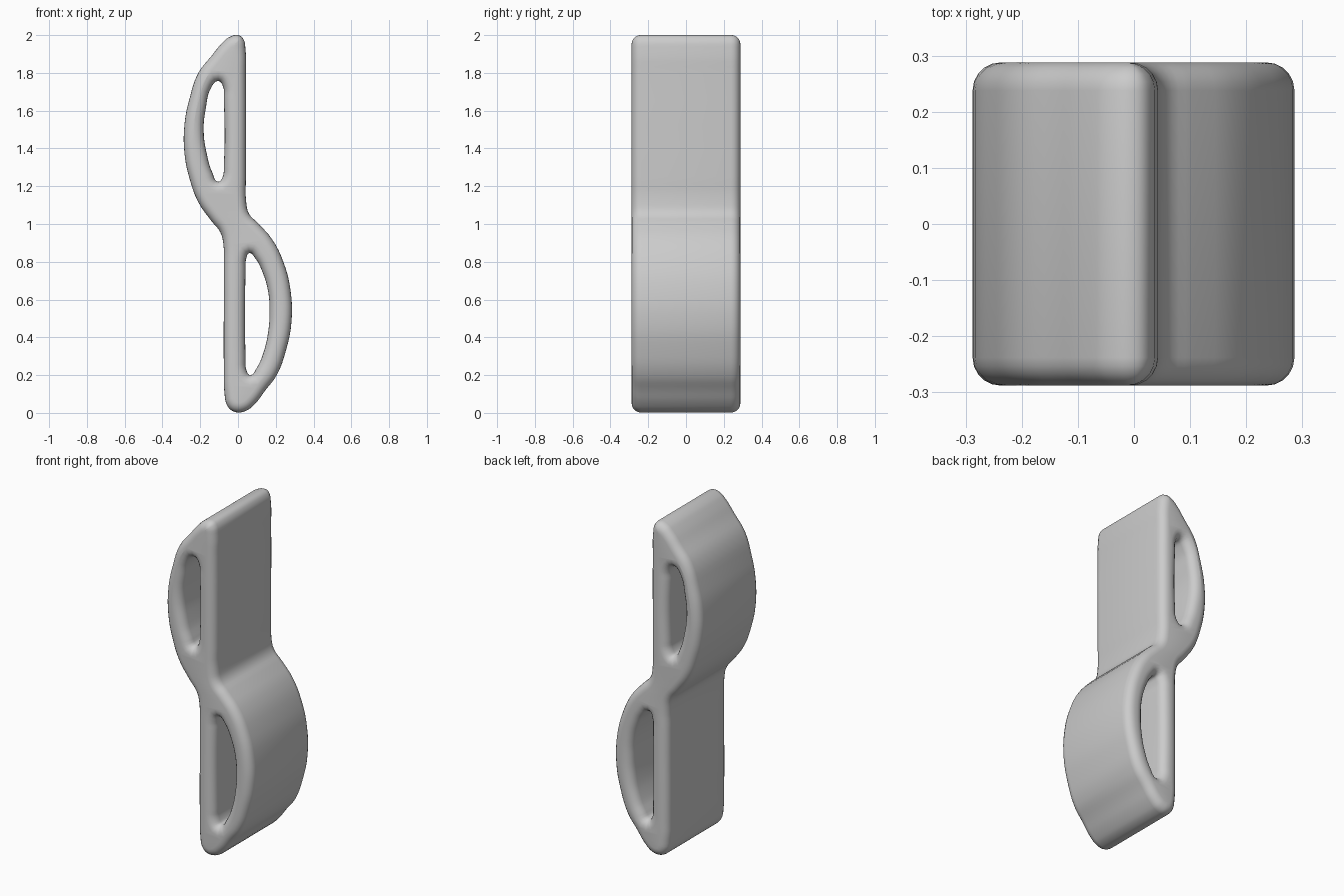
import bpy
import bmesh
import math

default_cube = bpy.data.objects.get("Cube")
if default_cube:
    bpy.data.objects.remove(default_cube, do_unlink=True)

HALF_DEPTH = 0.288
ROUNDING = 0.05

# Outer S-shaped silhouette (x, z): flat spine with one loop on each side
silhouette = [
    (0, 2), (0.026, 1.983), (0.04, 1.92), (0.042, 1.8), (0.042, 1.25),
    (0.043, 1.12), (0.058, 1.055), (0.105, 1.005), (0.18, 0.92),
    (0.24, 0.8), (0.278, 0.65), (0.283, 0.48), (0.255, 0.335),
    (0.205, 0.2), (0.145, 0.12), (0.087, 0.045), (0.04, 0.01),
    (-0.013, 0.004), (-0.055, 0.035), (-0.072, 0.11), (-0.075, 0.22),
    (-0.075, 0.78), (-0.077, 0.89), (-0.093, 0.955), (-0.14, 1.015),
    (-0.21, 1.115), (-0.255, 1.235), (-0.283, 1.37), (-0.283, 1.53),
    (-0.255, 1.67), (-0.21, 1.8), (-0.14, 1.89), (-0.087, 1.955), (-0.045, 1.99),
]

# Openings through the two loops
upper_opening = [
    (-0.105, 1.757), (-0.08, 1.73), (-0.075, 1.66), (-0.075, 1.31),
    (-0.083, 1.245), (-0.105, 1.224), (-0.135, 1.27), (-0.165, 1.37),
    (-0.182, 1.495), (-0.17, 1.615), (-0.143, 1.72),
]
lower_opening = [
    (0.04, 0.76), (0.043, 0.815), (0.06, 0.846), (0.09, 0.82), (0.13, 0.745),
    (0.16, 0.64), (0.167, 0.54), (0.16, 0.43), (0.135, 0.32),
    (0.1, 0.24), (0.065, 0.2), (0.045, 0.225), (0.04, 0.29),
]


def add_outline(curve, points):
    """Add a closed smooth outline to a flat curve."""
    spline = curve.splines.new("BEZIER")
    spline.bezier_points.add(len(points) - 1)
    for bezier_point, (x, z) in zip(spline.bezier_points, points):
        bezier_point.co = (x, z, 0)
        bezier_point.handle_left_type = "AUTO"
        bezier_point.handle_right_type = "AUTO"
    spline.use_cyclic_u = True


# Filled profile, extruded along the depth with rounded rims
profile = bpy.data.curves.new("looped_body_profile", "CURVE")
profile.dimensions = "2D"
profile.fill_mode = "BOTH"
profile.resolution_u = 4
profile.extrude = HALF_DEPTH - ROUNDING
profile.bevel_depth = ROUNDING
profile.bevel_resolution = 4
profile.offset = -ROUNDING
for outline in (silhouette, upper_opening, lower_opening):
    add_outline(profile, outline)

body = bpy.data.objects.new("looped_body", profile)
bpy.context.collection.objects.link(body)
body.rotation_euler.x = math.pi / 2

# Turn the profile into one welded mesh
bpy.ops.object.select_all(action="DESELECT")
body.select_set(True)
bpy.context.view_layer.objects.active = body
bpy.ops.object.convert(target="MESH")
bpy.ops.object.transform_apply(location=False, rotation=True, scale=False)
mesh = bmesh.new()
mesh.from_mesh(body.data)
bmesh.ops.remove_doubles(mesh, verts=mesh.verts, dist=0.0005)
bmesh.ops.recalc_face_normals(mesh, faces=mesh.faces)
mesh.to_mesh(body.data)
mesh.free()

# Plain grey finish
grey = bpy.data.materials.new("light_grey")
grey.use_nodes = True
colour = (0.6, 0.6, 0.6, 1)
grey.diffuse_color = colour
grey.node_tree.nodes["Principled BSDF"].inputs["Base Color"].default_value = colour
body.data.materials.clear()
body.data.materials.append(grey)

bpy.ops.object.shade_smooth_by_angle(angle=math.radians(40))
